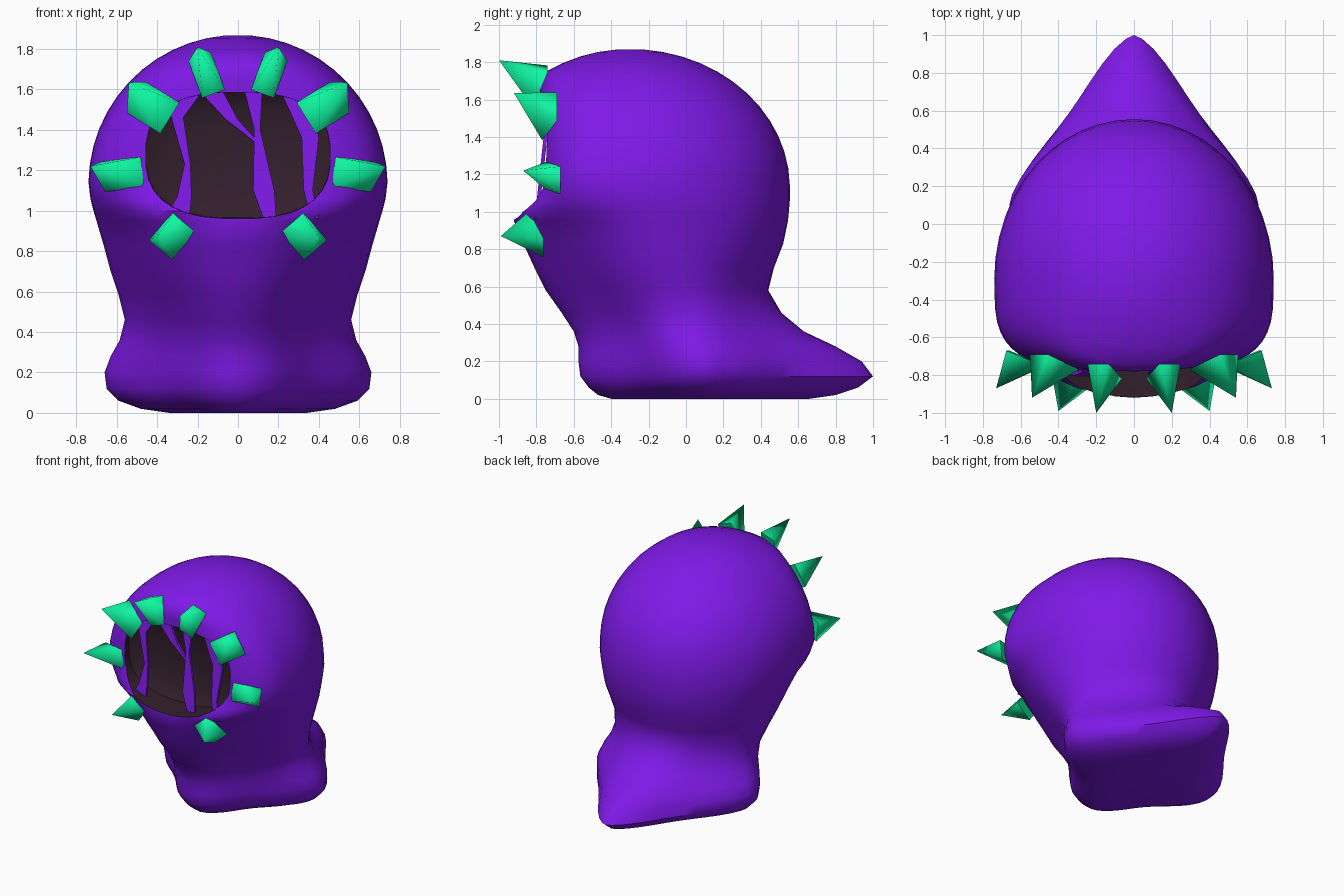
import bpy, bmesh, math
from mathutils import Vector

if "Cube" in bpy.data.objects:
    bpy.data.objects.remove(bpy.data.objects["Cube"])


def material(name, rgb):
    m = bpy.data.materials.new(name)
    m.diffuse_color = (*rgb, 1)
    m.use_nodes = True
    m.node_tree.nodes["Principled BSDF"].inputs["Base Color"].default_value = m.diffuse_color
    return m


PURPLE = material("purple_skin", (0.21, 0.01, 0.80))
DARK = material("dark_mouth", (0.033, 0.014, 0.025))
GREEN = material("green_spike", (0.005, 0.92, 0.36))


def make(name, bm, mats, index=0):
    bmesh.ops.recalc_face_normals(bm, faces=bm.faces[:])
    for f in bm.faces:
        f.material_index = index
    me = bpy.data.meshes.new(name)
    bm.to_mesh(me)
    bm.free()
    for m in mats:
        me.materials.append(m)
    ob = bpy.data.objects.new(name, me)
    bpy.context.collection.objects.link(ob)
    return ob


def loft(rings):
    """Skin closed rings of points, capping both ends."""
    bm = bmesh.new()
    loops = [[bm.verts.new(p) for p in ring] for ring in rings]
    n = len(loops[0])
    for a, b in zip(loops, loops[1:]):
        for i in range(n):
            j = (i + 1) % n
            bm.faces.new((a[i], a[j], b[j], b[i]))
    bm.faces.new(loops[0])
    bm.faces.new(loops[-1])
    return bm


def spow(v, n):
    return math.copysign(abs(v) ** (2 / n), v)


def ramp(x, x0, x1, y0, y1):
    t = min(1, max(0, (x - x0) / (x1 - x0)))
    return y0 + (y1 - y0) * t


def activate(ob):
    bpy.ops.object.select_all(action='DESELECT')
    ob.select_set(True)
    bpy.context.view_layer.objects.active = ob


def section(z, w, yc, front, back, nf, segs=48):
    """Body slice: superellipse halves with four foot lobes that fade upward."""
    nb = ramp(z, .2, .52, 1.5, 2)
    ring = []
    for i in range(segs):
        t = 2 * math.pi * i / segs
        c, s = math.cos(t), math.sin(t)
        if s >= 0:
            n, ext, dip = nb, back - yc, ramp(z, .2, .8, .15, 0)
        else:
            n, ext, dip = nf, yc - front, ramp(z, .2, 1.1, .19, 0)
        k = 1 - dip * (1 - math.cos(4 * t)) / 2
        ring.append((w * k * spow(c, n), yc + ext * k * spow(s, n), z))
    return ring


# Foot, tail, neck and chin: z, half width, front y, back y
LOWER = [
    (0, .34, -.40, .66), (.02, .48, -.47, .80), (.06, .59, -.52, .92),
    (.12, .65, -.565, 1.0), (.20, .66, -.575, .94), (.28, .63, -.575, .80),
    (.36, .585, -.60, .63), (.46, .56, -.665, .51), (.58, .59, -.75, .44),
    (.70, .63, -.81, .47), (.83, .665, -.87, .52), (.95, .70, -.92, .545),
    (1.0, .715, -.91, .55), (1.06, .73, -.84, .555),
]
rings = []
for z, w, f, b in LOWER:
    nf = ramp(z, 0, .95, 1.8, 2.1) + ramp(z, .95, 1.15, 0, 1.4)
    rings.append(section(z, w, ramp(z, .2, 1.06, .1, -.25), f, b, nf))

# Round skull, flattened towards the mouth
for i in range(13):
    a = math.radians(1 + i * 7)
    q = math.cos(a)
    rings.append(section(1.13 + .74 * math.sin(a), .74 * q, -.29, -.3 - min(.48, .82 * q),
                         -.3 + .855 * q, 2 + 2.5 * max(0, q - .4)))
body = make("body", loft(rings), [PURPLE, DARK])

# Shallow mouth cavity, cut out of the head and lined dark
cavity = []
for i in range(7):
    a = math.radians(14 * i)
    y, k = (-1.2 if i == 0 else -.72 + .09 * math.sin(a)), math.cos(a)
    cavity.append([(.47 * k * spow(math.cos(t), 2.6), y, 1.275 + .32 * k * spow(math.sin(t), 2.6))
                   for t in (2 * math.pi * (j + .5) / 32 for j in range(32))])
cutter = make("mouth_cutter", loft(cavity), [PURPLE, DARK], 1)
cutter.hide_render = True
mod = body.modifiers.new("mouth", 'BOOLEAN')
mod.operation = 'DIFFERENCE'
mod.solver = 'EXACT'
mod.object = cutter
activate(body)
bpy.ops.object.modifier_apply(modifier=mod.name)
bpy.data.objects.remove(cutter)
activate(body)
bpy.ops.object.shade_smooth_by_angle(angle=math.radians(50))

# Torn strands across the mouth: rows of (z, left x, right x)
STRANDS = {
    "left": [(1.57, -.34, -.19), (1.46, -.33, -.27), (1.23, -.265, -.235),
             (1.07, -.30, -.23), (.96, -.36, -.24)],
    "middle": [(1.6, .03, .12), (1.4, .08, .11), (1.1, .075, .18), (.95, .13, .19)],
    "slanted": [(1.6, -.20, -.08), (1.45, -.06, .0), (1.34, .08, .1)],
    "right": [(1.57, .22, .36), (1.36, .315, .40), (1.1, .325, .37), (.96, .36, .40)],
}
for label, rows in STRANDS.items():
    bm = bmesh.new()
    pairs = []
    for z, a, b in rows:
        y = -.73 - .07 * (1.6 - z) / .65
        pairs.append((bm.verts.new((a, y, z)), bm.verts.new((b, y, z))))
    for p, q in zip(pairs, pairs[1:]):
        bm.faces.new((p[0], p[1], q[1], q[0]))
    ob = make(f"{label}_mouth_strand", bm, [PURPLE])
    solid = ob.modifiers.new("thickness", 'SOLIDIFY')
    solid.thickness = .02
    solid.offset = 0

# Spikes around the lips: base centre, tip, half width; mirrored in x
SPIKES = [
    ("top", (.155, -.78, 1.67), (.20, -1.0, 1.81), .06),
    ("upper", (.42, -.73, 1.51), (.54, -.92, 1.635), .09),
    ("side", (.57, -.71, 1.18), (.73, -.87, 1.22), .075),
    ("lower", (.32, -.80, .88), (.40, -.99, .87), .075),
]
for label, base, tip, hw in SPIKES:
    for side, sx in (("left", -1), ("right", 1)):
        c = Vector((base[0] * sx, base[1], base[2]))
        out = Vector((c.x, 0, c.z - 1.25)).normalized()
        tan = Vector((-out.z, 0, out.x))
        out = (out + Vector((0, .4, 0))).normalized()
        bm = bmesh.new()
        ring = [bm.verts.new(c + tan * hw * a + out * .105 * b)
                for a, b in ((-1, -1), (1, -1), (1, 1), (-1, 1))]
        apex = bm.verts.new((tip[0] * sx, tip[1], tip[2]))
        bm.faces.new(ring)
        for i in range(4):
            bm.faces.new((ring[i], ring[(i + 1) % 4], apex)).smooth = True
        make(f"{label}_spike_{side}", bm, [GREEN])
